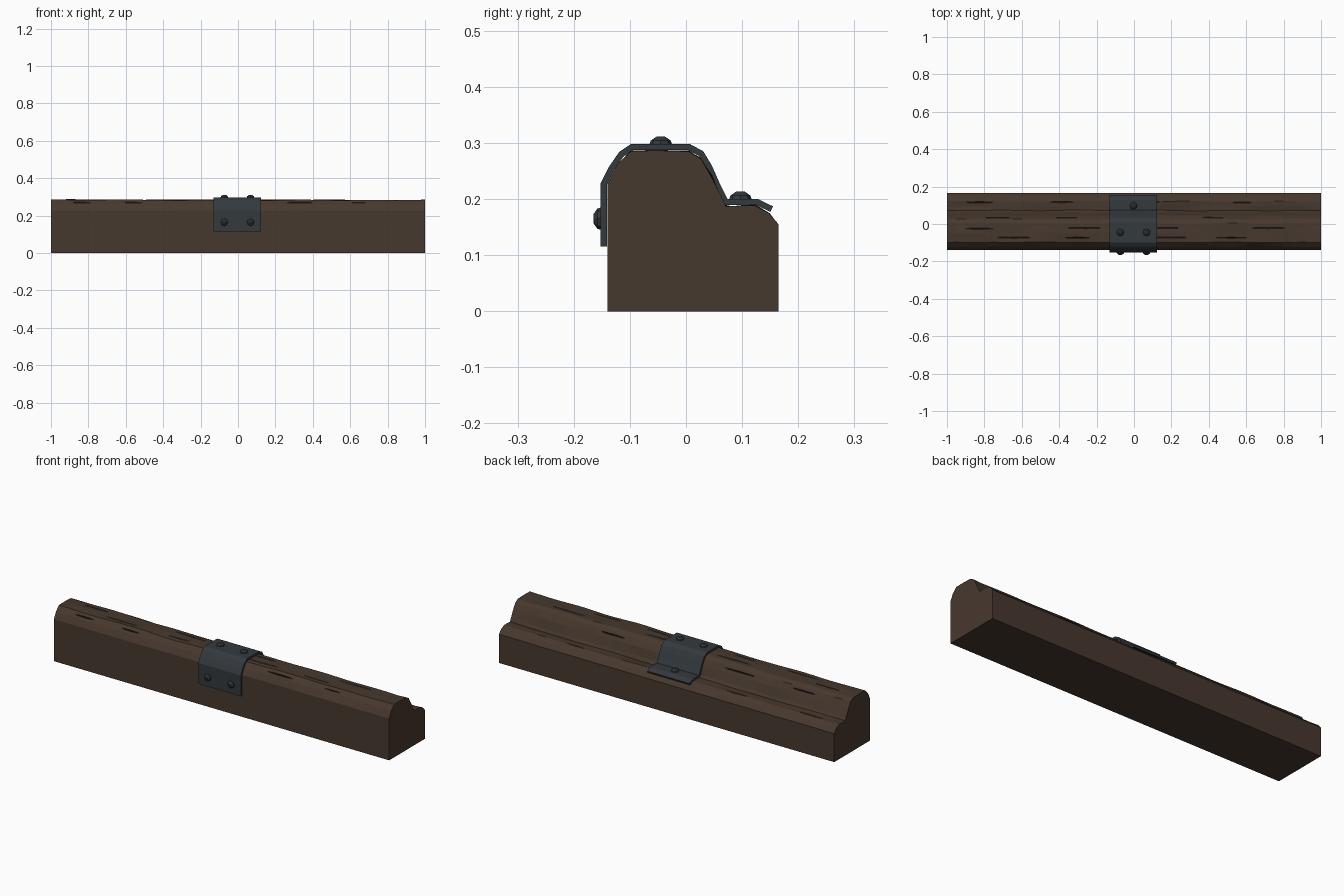
import bpy, bmesh, math, random
from mathutils import Matrix, Vector, noise

if "Cube" in bpy.data.objects:
    bpy.data.objects.remove(bpy.data.objects["Cube"])

random.seed(4)


def material(name, color):
    m = bpy.data.materials.new(name)
    m.diffuse_color = (*color, 1)
    m.use_nodes = True
    m.node_tree.nodes["Principled BSDF"].inputs["Base Color"].default_value = m.diffuse_color
    return m


wood = material("dark_wood", (0.062, 0.040, 0.027))
iron = material("dark_iron", (0.034, 0.041, 0.048))


def finish(bm, name, mat=None):
    bmesh.ops.recalc_face_normals(bm, faces=bm.faces)
    me = bpy.data.meshes.new(name)
    bm.to_mesh(me)
    bm.free()
    ob = bpy.data.objects.new(name, me)
    bpy.context.collection.objects.link(ob)
    if mat:
        me.materials.append(mat)
    return ob


def loft(name, xs, section, mat):
    """Join closed (y, z) sections along x and cap both ends."""
    bm = bmesh.new()
    rings = [[bm.verts.new((x, y, z)) for y, z in section(x)] for x in xs]
    n = len(rings[0])
    for a, b in zip(rings, rings[1:]):
        for i in range(n):
            j = (i + 1) % n
            bm.faces.new((a[i], a[j], b[j], b[i]))
    bm.faces.new(rings[0])
    bm.faces.new(rings[-1])
    return finish(bm, name, mat)


# Timber: flat base and sides, worn stepped top
BASE = [(-0.14, 0), (0.165, 0)]
TOP = [(0.165, 0.155), (0.148, 0.177), (0.122, 0.19), (0.095, 0.189),
       (0.072, 0.188), (0.062, 0.202), (0.045, 0.243), (0.026, 0.274),
       (0.004, 0.287), (-0.05, 0.288), (-0.098, 0.286), (-0.122, 0.262),
       (-0.14, 0.227)]


def worn_section(x):
    pts = list(BASE)
    for i, (y, z) in enumerate(TOP):
        edge = i in (0, len(TOP) - 1)
        k = noise.noise(Vector((x * 4.5, i * 0.6, 2.3)))
        amt = 0.003 if edge or abs(x) > 0.99 else 0.008
        dz = -amt * (0.35 + 0.65 * k)
        dy = 0 if edge else 0.004 * noise.noise(Vector((x * 5, i * 0.7, 9.1)))
        pts.append((y + dy, z + dz))
    return pts


STEPS = 40
beam = loft("timber_beam", [-1 + 2 * i / STEPS for i in range(STEPS + 1)],
            worn_section, wood)

# Long thin grain cracks cut into the worn top
bm = bmesh.new()
for y, z, tilt in [(-0.112, 0.271, 50), (-0.075, 0.285, 0), (-0.022, 0.285, 0),
                   (0.034, 0.258, -60), (0.118, 0.187, 0)]:
    x = -0.95 + random.uniform(0, 0.25)
    while x < 0.75:
        length = random.uniform(0.10, 0.22)
        mat = (Matrix.Translation((x + length / 2, y + random.uniform(-0.004, 0.004), z))
               @ Matrix.Rotation(math.radians(tilt), 4, 'X')
               @ Matrix.Diagonal((length / 2, 0.004, 0.010, 1))
               @ Matrix.Rotation(math.pi / 2, 4, 'Y'))
        bmesh.ops.create_uvsphere(bm, u_segments=4, v_segments=4, radius=1, matrix=mat)
        x += length + random.uniform(0.12, 0.4)
cutter = finish(bm, "crack_cutter", wood)
cutter.hide_render = True
mod = beam.modifiers.new("cracks", 'BOOLEAN')
mod.operation, mod.solver, mod.object = 'DIFFERENCE', 'EXACT', cutter
bpy.context.view_layer.objects.active = beam
beam.select_set(True)
bpy.ops.object.modifier_apply(modifier=mod.name)
bpy.data.objects.remove(cutter)

# Iron strap bent over the timber
OUTER = [(-0.152, 0.115), (-0.152, 0.228), (-0.137, 0.258), (-0.119, 0.284),
         (-0.098, 0.298), (0.007, 0.298), (0.031, 0.285), (0.046, 0.260),
         (0.060, 0.228), (0.074, 0.200), (0.128, 0.200), (0.155, 0.187)]
THICK = 0.011


def inset(pts, d):
    """Offset an open (y, z) path to its right side with mitred corners."""
    v = [Vector(p) for p in pts]
    normals = [Vector((b.y - a.y, a.x - b.x)).normalized() for a, b in zip(v, v[1:])]
    out = []
    for i, p in enumerate(v):
        n0, n1 = normals[max(i - 1, 0)], normals[min(i, len(normals) - 1)]
        m = (n0 + n1).normalized()
        out.append(tuple(p + m * d / m.dot(n0)))
    return out


strap_section = OUTER + inset(OUTER, THICK)[::-1]
loft("iron_strap", [-0.13, 0.123], lambda x: strap_section, iron)


# Faceted rivet heads
def rivet(name, loc, axis):
    bm = bmesh.new()
    rot = Vector((0, 0, 1)).rotation_difference(Vector(axis)).to_matrix().to_4x4()
    at = Matrix.Translation(loc) @ rot
    for z0, z1, r0, r1 in [(-0.004, 0.006, 0.021, 0.018), (0.006, 0.013, 0.018, 0.008)]:
        bmesh.ops.create_cone(bm, cap_ends=True, segments=8, radius1=r0, radius2=r1,
                              depth=z1 - z0, matrix=at @ Matrix.Translation((0, 0, (z0 + z1) / 2)))
    inner = [f for f in bm.faces if len(f.verts) == 8
             and abs((at.inverted() @ f.calc_center_median()).z - 0.006) < 1e-4]
    bmesh.ops.delete(bm, geom=inner, context='FACES')
    bmesh.ops.remove_doubles(bm, verts=bm.verts, dist=1e-5)
    finish(bm, name, iron)


for side, x in (("left", -0.073), ("right", 0.067)):
    rivet("front_rivet_" + side, (x, -0.152, 0.165), (0, -1, 0))
    rivet("top_rivet_" + side, (x, -0.045, 0.298), (0, 0, 1))
rivet("back_rivet", (-0.003, 0.097, 0.200), (0, 0, 1))
